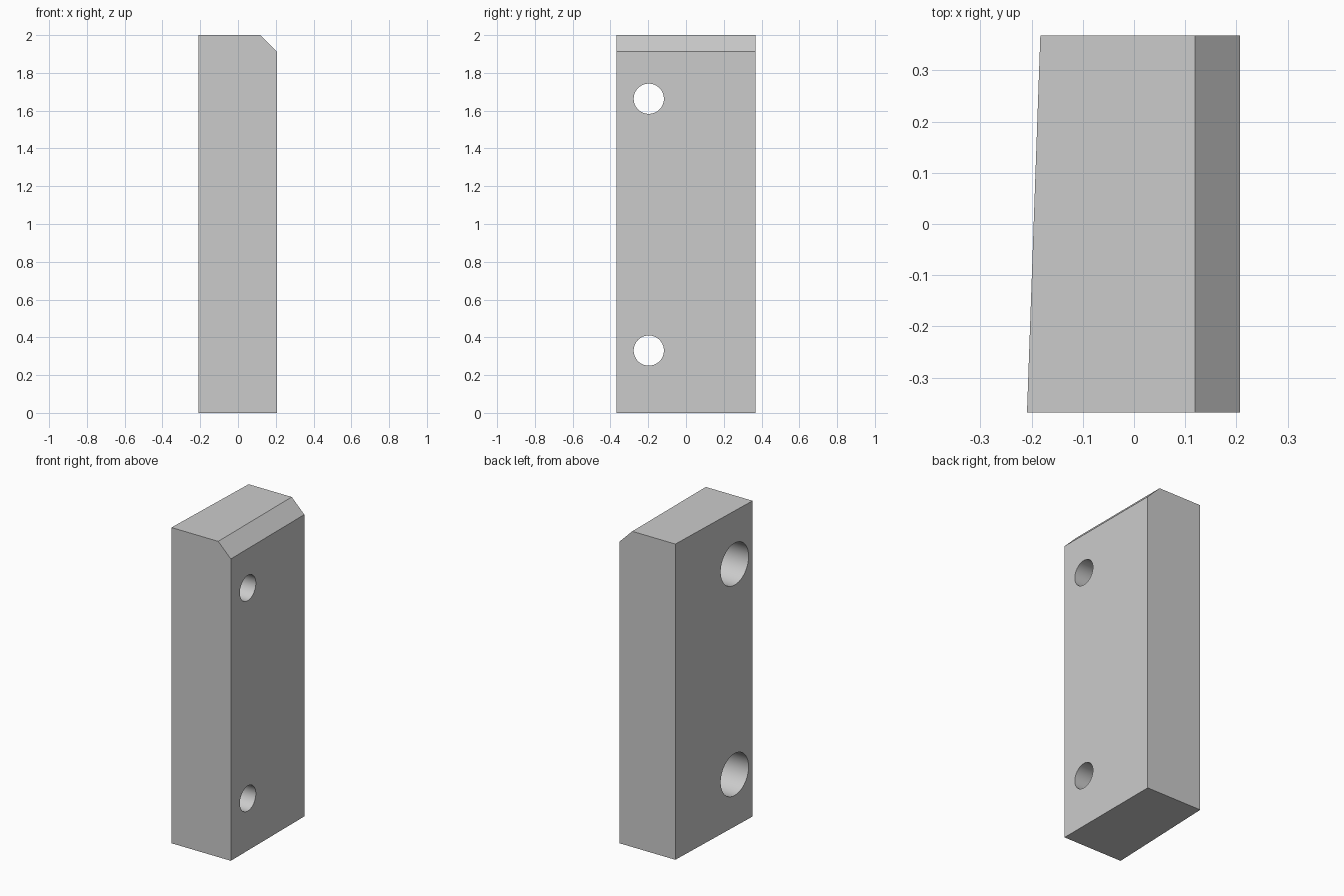
import bpy
import bmesh
from math import pi, radians

cube = bpy.data.objects.get("Cube")
if cube:
    bpy.data.objects.remove(cube, do_unlink=True)

HALF_Y = 0.368
RIGHT_X = 0.207
FRONT_LEFT_X, BACK_LEFT_X = -0.209, -0.183
HOLE_Y = -0.197

grey = bpy.data.materials.new("light_grey")
grey.use_nodes = True
grey.diffuse_color = (0.6, 0.6, 0.6, 1)
grey.node_tree.nodes["Principled BSDF"].inputs["Base Color"].default_value = (0.6, 0.6, 0.6, 1)

# Block: chamfered profile extruded front to back
bm = bmesh.new()
profile = [(FRONT_LEFT_X, 0), (RIGHT_X, 0), (RIGHT_X, 1.912), (0.119, 2), (FRONT_LEFT_X, 2)]
face = bm.faces.new([bm.verts.new((x, -HALF_Y, z)) for x, z in profile])
extruded = bmesh.ops.extrude_face_region(bm, geom=[face])["geom"]
for v in extruded:
    if isinstance(v, bmesh.types.BMVert):
        v.co.y = HALF_Y
        # The narrow side tapers towards the back
        if v.co.x < 0:
            v.co.x = BACK_LEFT_X
bmesh.ops.recalc_face_normals(bm, faces=bm.faces)
mesh = bpy.data.meshes.new("block")
bm.to_mesh(mesh)
bm.free()
block = bpy.data.objects.new("block", mesh)
bpy.context.collection.objects.link(block)
mesh.materials.append(grey)


def drill(radius, x0, x1, z):
    """Cut a round hole along x through the block."""
    bpy.ops.mesh.primitive_cylinder_add(
        vertices=64, radius=radius, depth=x1 - x0,
        location=((x0 + x1) / 2, HOLE_Y, z), rotation=(0, pi / 2, 0))
    cutter = bpy.context.object
    cutter.name = "hole_cutter"
    cutter.hide_render = True
    cutter.data.materials.append(grey)
    bpy.ops.object.select_all(action="DESELECT")
    block.select_set(True)
    bpy.context.view_layer.objects.active = block
    mod = block.modifiers.new("hole", "BOOLEAN")
    mod.operation = "DIFFERENCE"
    mod.solver = "EXACT"
    mod.object = cutter
    bpy.ops.object.modifier_apply(modifier=mod.name)
    bpy.data.objects.remove(cutter, do_unlink=True)


# Two bolt holes, each with a deep counterbore on the tapered side
for z in (0.33, 1.663):
    drill(0.08, -0.4, 0.4, z)
    drill(0.133, -0.4, 0.02, z)

bpy.ops.object.shade_smooth_by_angle(angle=radians(30))
